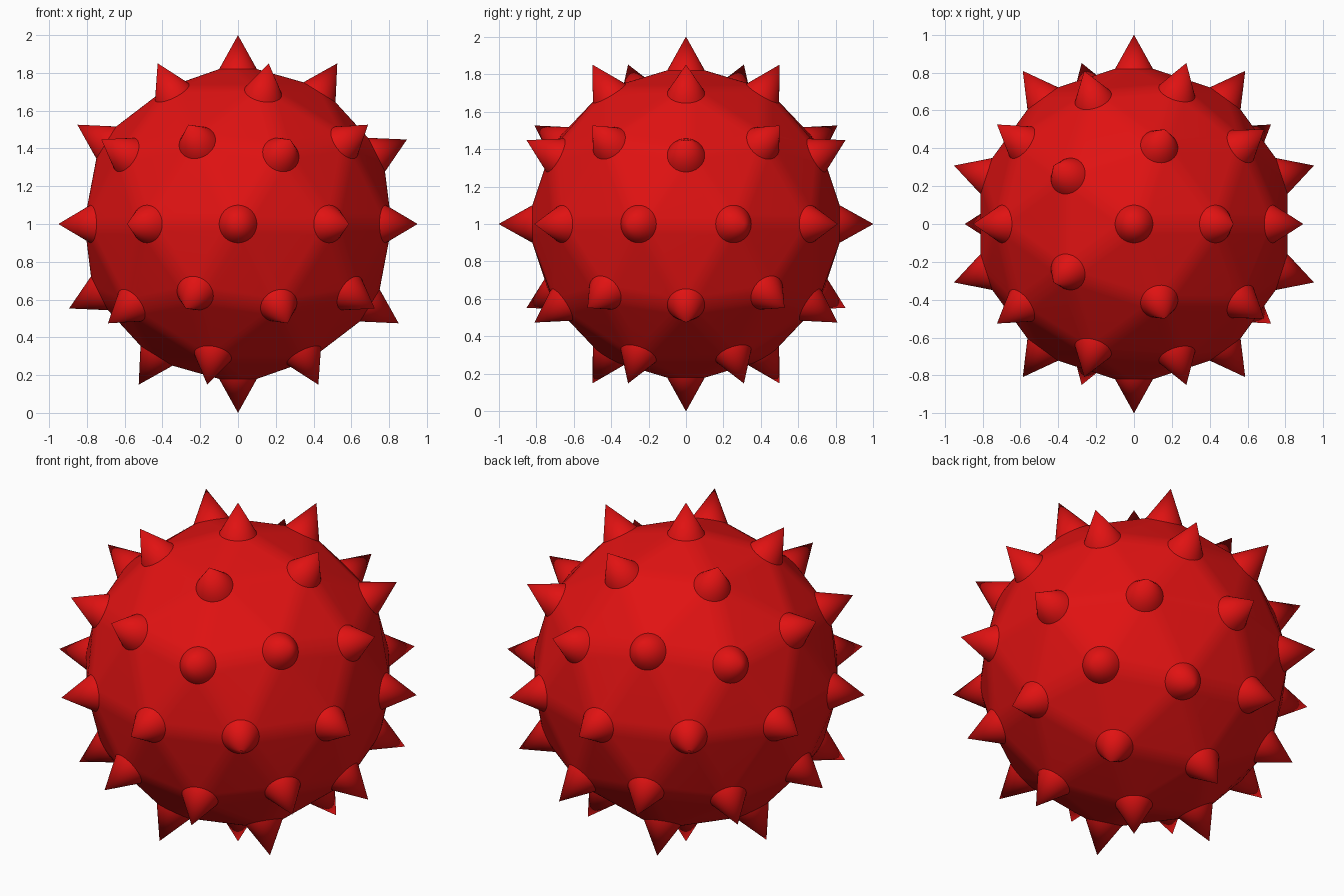
import bpy, bmesh, math
from mathutils import Vector

if "Cube" in bpy.data.objects:
    bpy.data.objects.remove(bpy.data.objects["Cube"])

SEGMENTS = 32
BASE_DIST = 0.82     # distance of each spike base from the centre
BASE_RADIUS = 0.1
TIP_DIST = 1.0
CENTRE = Vector((0, 0, 1))

red = bpy.data.materials.new("red")
red.diffuse_color = (0.75, 0.006, 0.006, 1)
red.use_nodes = True
red.node_tree.nodes["Principled BSDF"].inputs["Base Color"].default_value = red.diffuse_color


def finish(bm, name):
    bmesh.ops.recalc_face_normals(bm, faces=bm.faces)
    for f in bm.faces:
        f.smooth = True
    mesh = bpy.data.meshes.new(name)
    bm.to_mesh(mesh)
    bm.free()
    mesh.materials.append(red)
    obj = bpy.data.objects.new(name, mesh)
    bpy.context.collection.objects.link(obj)
    return obj


def base_ring(d):
    """Points of the spike base circle facing direction d."""
    q = d.to_track_quat('Z', 'Y')
    return [CENTRE + q @ Vector((BASE_RADIUS * math.cos(a), BASE_RADIUS * math.sin(a), BASE_DIST))
            for a in (2 * math.pi * i / SEGMENTS for i in range(SEGMENTS))]


# Spike directions: the 42 corners of a once-divided icosahedron
ico = bmesh.new()
bmesh.ops.create_icosphere(ico, subdivisions=2, radius=1)
directions = [v.co.normalized() for v in ico.verts]
ico.free()

# Body: hull stretched over all spike bases, open under each spike
body = bmesh.new()
owner = {}
for n, d in enumerate(directions):
    for p in base_ring(d):
        owner[body.verts.new(p)] = n
bmesh.ops.convex_hull(body, input=list(body.verts))
caps = [f for f in body.faces if len({owner[v] for v in f.verts}) == 1]
bmesh.ops.delete(body, geom=caps, context='FACES_ONLY')
finish(body, "body")

# Spikes: one cone on each base
spikes = bmesh.new()
for d in directions:
    ring = [spikes.verts.new(p) for p in base_ring(d)]
    tip = spikes.verts.new(CENTRE + d * TIP_DIST)
    for i in range(SEGMENTS):
        spikes.faces.new((ring[i], ring[(i + 1) % SEGMENTS], tip))
finish(spikes, "spikes")
